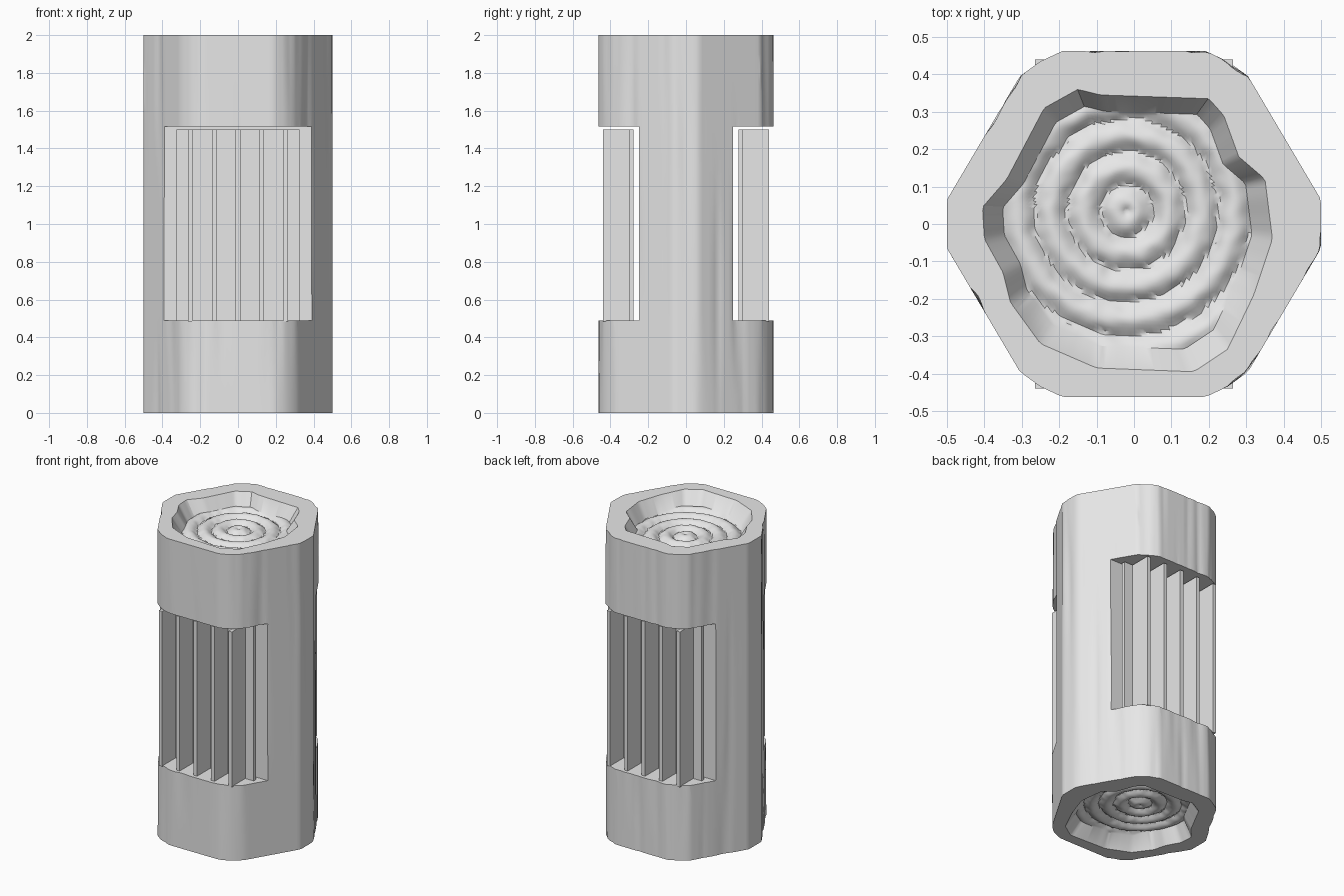
import bpy, bmesh, math
from mathutils import Vector, noise

if "Cube" in bpy.data.objects:
    bpy.data.objects.remove(bpy.data.objects["Cube"], do_unlink=True)

grey = bpy.data.materials.new("plain_grey")
grey.use_nodes = True
grey.diffuse_color = (0.8, 0.8, 0.8, 1)
grey.node_tree.nodes["Principled BSDF"].inputs["Base Color"].default_value = (0.8, 0.8, 0.8, 1)

SEG = 180
CENTRE = Vector((-0.02, 0.035))

# Outlines: one quarter of the rounded hexagon, mirrored; and the wobbly end hollow
quarter = [(0.5, 0.065), (0.305, 0.395), (0.25, 0.435), (0.19, 0.463)]
hexagon = (quarter + [(-x, y) for x, y in reversed(quarter)]
           + [(-x, -y) for x, y in quarter] + [(x, -y) for x, y in reversed(quarter)])
hollow = [(0.37, -0.04), (0.35, 0.12), (0.28, 0.18), (0.24, 0.29), (0.2, 0.335),
          (-0.09, 0.345), (-0.15, 0.36), (-0.24, 0.31), (-0.34, 0.12), (-0.405, 0.045),
          (-0.4, -0.04), (-0.35, -0.13), (-0.33, -0.21), (-0.25, -0.32), (-0.1, -0.385),
          (0.16, -0.395), (0.25, -0.335), (0.32, -0.19)]


def reach(outline, angle):
    """Distance from the ring centre to an outline along an angle."""
    d = Vector((math.cos(angle), math.sin(angle)))
    best = 0
    for a, b in zip(outline, outline[1:] + outline[:1]):
        a, e = Vector(a) - CENTRE, Vector(b) - Vector(a)
        cross = d.x * e.y - d.y * e.x
        if abs(cross) < 1e-9:
            continue
        t = (a.x * e.y - a.y * e.x) / cross
        u = (a.x * d.y - a.y * d.x) / cross
        if t > 0 and -1e-6 <= u <= 1 + 1e-6:
            best = max(best, t)
    return best


angles = [math.tau * i / SEG for i in range(SEG)]
hull_r = [reach(hexagon, a) for a in angles]
hollow_r = [reach(hollow, a) for a in angles]


def point(i, r, z):
    return (CENTRE.x + r * math.cos(angles[i]), CENTRE.y + r * math.sin(angles[i]), z)


def floor_depth(i, r):
    """Rounded growth rings with slightly ragged creases."""
    x, y, _ = point(i, r, 0)
    ragged = r + 0.008 * noise.noise(Vector((x, y, 0)) * 22)
    phase = ((ragged + 0.018) / 0.088) % 1
    return 0.1 - 0.025 * math.sin(math.pi * phase)


def end_loops(z, sign):
    """Loops from the ring centre out to the lip of the hollow."""
    loops = []
    steps = 36
    for s in range(1, steps + 1):
        radii = [0.86 * r * s / steps for r in hollow_r]
        loops.append([point(i, r, z - sign * floor_depth(i, r)) for i, r in enumerate(radii)])
    loops.append([point(i, r, z) for i, r in enumerate(hollow_r)])
    return loops


def bark_loop(z):
    """Outer wall with shallow vertical folds."""
    loop = []
    for i, a in enumerate(angles):
        n = noise.noise(Vector((math.cos(a) * 7, math.sin(a) * 7, z * 0.8 + 3)))
        loop.append(point(i, hull_r[i] - 0.014 * max(0, n - 0.15), z))
    return loop


# Trunk: closed skin from top centre, over the lip, down the bark, to bottom centre
loops = end_loops(2, 1) + [bark_loop(2 - k / 10) for k in range(21)] + end_loops(0, -1)[::-1]
bm = bmesh.new()
rows = [[bm.verts.new(p) for p in loop] for loop in loops]
for upper, lower in zip(rows, rows[1:]):
    for i in range(SEG):
        j = (i + 1) % SEG
        bm.faces.new((upper[i], lower[i], lower[j], upper[j]))
for row, z in ((rows[0], 1.915), (rows[-1], 0.085)):
    hub = bm.verts.new((CENTRE.x, CENTRE.y, z))
    for i in range(SEG):
        bm.faces.new((hub, row[i], row[(i + 1) % SEG]))
bmesh.ops.recalc_face_normals(bm, faces=bm.faces)
mesh = bpy.data.meshes.new("trunk")
bm.to_mesh(mesh)
bm.free()
mesh.materials.append(grey)
trunk = bpy.data.objects.new("trunk", mesh)
bpy.context.collection.objects.link(trunk)


def boxes(name, spans):
    """One object made of boxes given as (x0, x1, y0, y1, z0, z1)."""
    bm = bmesh.new()
    for x0, x1, y0, y1, z0, z1 in spans:
        cube = bmesh.ops.create_cube(bm, size=1)["verts"]
        bmesh.ops.scale(bm, verts=cube, vec=(x1 - x0, y1 - y0, z1 - z0))
        bmesh.ops.translate(bm, verts=cube, vec=((x0 + x1) / 2, (y0 + y1) / 2, (z0 + z1) / 2))
    me = bpy.data.meshes.new(name)
    bm.to_mesh(me)
    bm.free()
    me.materials.append(grey)
    ob = bpy.data.objects.new(name, me)
    bpy.context.collection.objects.link(ob)
    return ob


# Front and back openings cut out of the trunk
cutter = boxes("opening_cutter", [(-1, 1, -1, -0.25, 0.49, 1.515), (-1, 1, 0.25, 1, 0.49, 1.515)])
cutter.hide_render = True
cut = trunk.modifiers.new("openings", "BOOLEAN")
cut.operation = "DIFFERENCE"
cut.solver = "EXACT"
cut.object = cutter
bpy.ops.object.select_all(action="DESELECT")
bpy.context.view_layer.objects.active = trunk
trunk.select_set(True)
bpy.ops.object.modifier_apply(modifier=cut.name)
bpy.data.objects.remove(cutter, do_unlink=True)
bpy.ops.object.shade_smooth_by_angle(angle=math.radians(30))

# Finned panels: a thin backing plate with five upright fins, front and back
for side, sign in (("front", -1), ("back", 1)):
    def span(x0, x1, near, far):
        y0, y1 = sorted((sign * near, sign * far))
        return (x0, x1, y0, y1, 0.485, 1.5)
    boxes(side + "_panel_plate", [span(-0.325, 0.325, 0.277, 0.302)])
    boxes(side + "_panel_fins", [span(x - 0.012, x + 0.012, 0.3, 0.44)
                                 for x in (k * 0.126 for k in range(-2, 3))])
